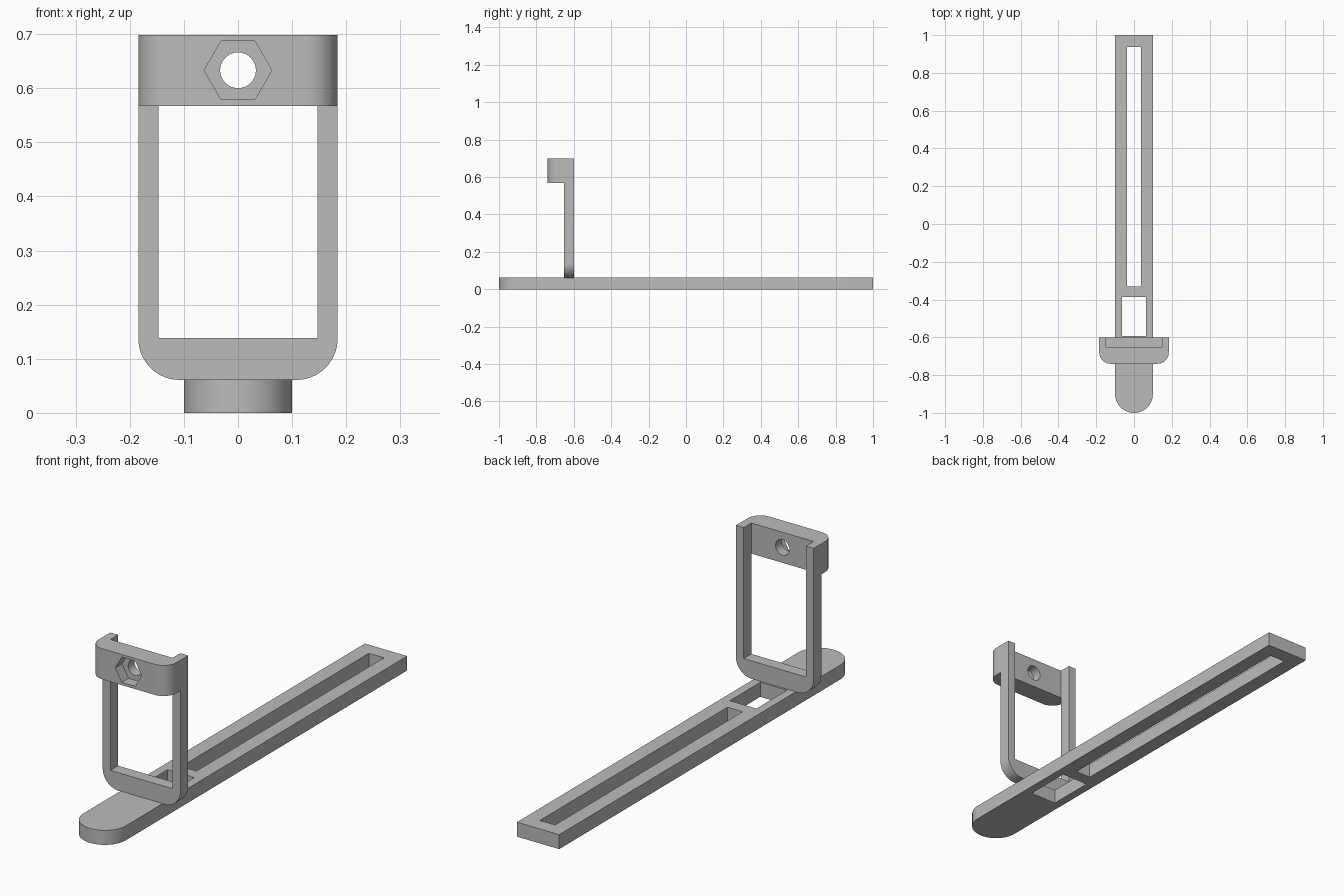
import bpy
import bmesh
import math
from mathutils import Vector

if "Cube" in bpy.data.objects:
    bpy.data.objects.remove(bpy.data.objects["Cube"])

grey = bpy.data.materials.new("plain grey")
grey.use_nodes = True
grey.diffuse_color = (0.5, 0.5, 0.5, 1)
grey.node_tree.nodes["Principled BSDF"].inputs["Base Color"].default_value = (0.5, 0.5, 0.5, 1)


def rounded(half, low, high, radius=0.0, steps=16):
    """Rectangle outline whose two low corners are rounded."""
    if not radius:
        return [(-half, low), (half, low), (half, high), (-half, high)]
    pts = [(half, high), (-half, high)]
    for sign, start in ((-1, math.pi), (1, 1.5 * math.pi)):
        for i in range(steps + 1):
            a = start + i / steps * math.pi / 2
            p = (sign * (half - radius) + radius * math.cos(a),
                 low + radius + radius * math.sin(a))
            if math.dist(p, pts[-1]) > 1e-5:
                pts.append(p)
    return pts


def ring(sides, radius, height):
    return [(radius * math.cos(math.tau * i / sides),
             height + radius * math.sin(math.tau * i / sides)) for i in range(sides)]


def prism(name, outline, start, end, axis):
    """Extrude an outline along z (outline in x, y) or y (outline in x, z)."""
    def place(u, v, w):
        return Vector((u, v, w)) if axis == "z" else Vector((u, w, v))
    bm = bmesh.new()
    face = bm.faces.new([bm.verts.new(place(u, v, start)) for u, v in outline])
    new = bmesh.ops.extrude_face_region(bm, geom=[face])["geom"]
    bmesh.ops.translate(bm, vec=place(0, 0, end - start),
                        verts=[g for g in new if isinstance(g, bmesh.types.BMVert)])
    bmesh.ops.recalc_face_normals(bm, faces=bm.faces)
    mesh = bpy.data.meshes.new(name)
    bm.to_mesh(mesh)
    bm.free()
    mesh.materials.append(grey)
    obj = bpy.data.objects.new(name, mesh)
    bpy.context.collection.objects.link(obj)
    return obj


def combine(obj, other, operation):
    """Apply a boolean and remove the helper."""
    mod = obj.modifiers.new(operation, "BOOLEAN")
    mod.operation = operation
    mod.solver = "EXACT"
    mod.object = other
    bpy.context.view_layer.update()
    graph = bpy.context.evaluated_depsgraph_get()
    obj.data = bpy.data.meshes.new_from_object(obj.evaluated_get(graph))
    obj.modifiers.clear()
    bpy.data.objects.remove(other)


# Base bar with a round nose, a long slot and a short window
BASE_TOP = 0.062
base = prism("base_bar", rounded(0.1, -1, 1, 0.0995), 0, BASE_TOP, "z")
combine(base, prism("long_slot", rounded(0.036, -0.332, 0.936), -0.1, 0.2, "z"), "DIFFERENCE")
combine(base, prism("short_window", rounded(0.063, -0.592, -0.386), -0.1, 0.2, "z"), "DIFFERENCE")

# Upright U frame, open at the top
BACK, FACE, FRONT, TOP = -0.6, -0.652, -0.74, 0.698
frame = prism("upright_frame", rounded(0.184, 0.061, TOP, 0.076), FACE, BACK, "y")
combine(frame, prism("opening", rounded(0.147, 0.138, 1), -0.8, -0.5, "y"), "DIFFERENCE")

# Front head block with rounded corners, a bolt hole and a hex nut pocket
BOLT_Z = 0.633
head = prism("head_block", rounded(0.184, FRONT, FACE, 0.06), 0.567, TOP, "z")
combine(head, prism("bolt_hole", ring(48, 0.033, BOLT_Z), -0.9, -0.5, "y"), "DIFFERENCE")
combine(head, prism("nut_pocket", ring(6, 0.0625, BOLT_Z), -0.9, FRONT + 0.045, "y"), "DIFFERENCE")
combine(frame, head, "UNION")

# Smooth the round parts and keep the edges sharp
bpy.ops.object.select_all(action="DESELECT")
for part in (base, frame):
    part.select_set(True)
bpy.context.view_layer.objects.active = base
bpy.ops.object.shade_smooth_by_angle(angle=math.radians(30))
